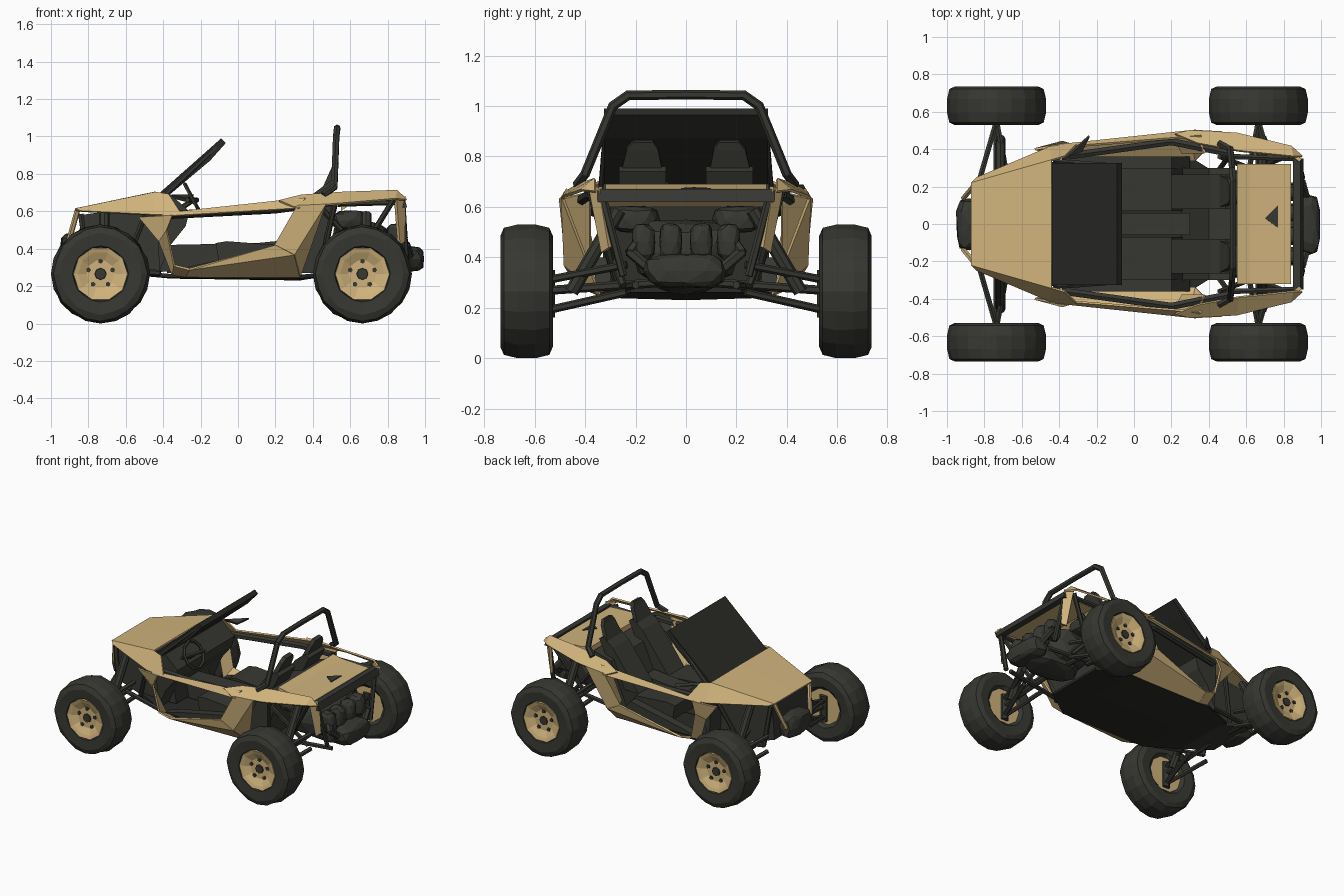
import bpy, bmesh, math, random
from mathutils import Vector, Matrix

random.seed(4)

def material(name, rgb):
    m = bpy.data.materials.new(name)
    m.diffuse_color = (*rgb, 1)
    return m

TAN = material("sand paint", (0.63, 0.45, 0.20))
DARK = material("charcoal", (0.038, 0.038, 0.032))
BLACK = material("dark panel", (0.022, 0.022, 0.019))

def finish(name, bm, mat, mirror=False, thick=0):
    bmesh.ops.recalc_face_normals(bm, faces=bm.faces)
    me = bpy.data.meshes.new(name)
    bm.to_mesh(me)
    bm.free()
    me.materials.append(mat)
    ob = bpy.data.objects.new(name, me)
    bpy.context.collection.objects.link(ob)
    if thick:
        s = ob.modifiers.new("thickness", 'SOLIDIFY')
        s.thickness, s.offset = thick, 0
    if mirror:
        ob.modifiers.new("mirror", 'MIRROR').use_axis = (False, True, False)
    return ob

def panel(name, pts, faces, mat, mirror=True, thick=0.012):
    bm = bmesh.new()
    vs = [bm.verts.new(p) for p in pts]
    for f in faces:
        bm.faces.new([vs[i] for i in f])
    return finish(name, bm, mat, mirror, thick)

def prism(name, prof, y0, y1, mat, mirror=False, taper=0):
    """x-z profile extruded along y"""
    bm = bmesh.new()
    a = [bm.verts.new((x, y0, z)) for x, z in prof]
    b = [bm.verts.new((x, y1, z)) for x, z in prof]
    n = len(prof)
    bm.faces.new(a)
    bm.faces.new(b)
    for i in range(n):
        bm.faces.new((a[i], a[(i + 1) % n], b[(i + 1) % n], b[i]))
    return finish(name, bm, mat, mirror)

def bar(name, paths, r, mat=DARK, mirror=True, sides=6):
    """tubes along straight path segments"""
    bm = bmesh.new()
    for path in paths:
        for p, q in zip(path, path[1:]):
            p, q = Vector(p), Vector(q)
            d = q - p
            M = Matrix.Translation((p + q) / 2) @ d.to_track_quat('Z', 'Y').to_matrix().to_4x4()
            bmesh.ops.create_cone(bm, cap_ends=True, segments=sides, radius1=r, radius2=r,
                                  depth=d.length + r * 0.6, matrix=M)
    return finish(name, bm, mat, mirror)

def lump(name, c, s, mat=DARK, mirror=False, jit=0.12):
    """rough faceted block for machinery"""
    bm = bmesh.new()
    bmesh.ops.create_icosphere(bm, subdivisions=2, radius=1)
    for v in bm.verts:
        k = 1 - random.random() * jit
        v.co = Vector([c[i] + s[i] * k * math.copysign(abs(v.co[i]) ** 0.65, v.co[i]) for i in range(3)])
    return finish(name, bm, mat, mirror)

def lathe(name, prof, cx, cy, cz, n, mat, jit=0):
    """(radius, y) profile turned about the axle, mirrored to the other side"""
    bm = bmesh.new()
    rings = []
    for j, (r, y) in enumerate(prof):
        ring = []
        for i in range(n):
            a = 2 * math.pi * i / n
            k = 1 - (jit * ((i + j) % 2) + jit * 0.5 * random.random()) * (i % (n // 4) != 0)
            ring.append(bm.verts.new((cx + r * k * math.cos(a), cy + y, cz + r * k * math.sin(a))))
        rings.append(ring)
    for a, b in zip(rings, rings[1:]):
        for i in range(n):
            bm.faces.new((a[i], a[(i + 1) % n], b[(i + 1) % n], b[i]))
    bm.faces.new(rings[0])
    bm.faces.new(rings[-1])
    return finish(name, bm, mat, True)

# Wheels: knobbly tyre, polygon rim, hub and rim holes
for label, x in (("front", -0.735), ("rear", 0.665)):
    z = 0.265
    lathe(label + "_tyre", [(0.12, -0.07), (0.15, -0.098), (0.22, -0.104), (0.252, -0.09), (0.265, -0.035),
          (0.265, 0.035), (0.252, 0.09), (0.22, 0.104), (0.15, 0.098), (0.135, 0.06)], x, 0.632, z, 20, DARK, 0.025)
    lathe(label + "_rim", [(0.15, 0.055), (0.145, 0.096), (0.12, 0.088), (0.075, 0.066)], x, 0.632, z, 10, TAN)
    lathe(label + "_hub", [(0.035, 0.05), (0.03, 0.075)], x, 0.632, z, 8, DARK)
    for k in range(5):
        a = math.pi / 2 + k * 2 * math.pi / 5
        lathe(label + "_rim_hole", [(0.014, 0.06), (0.014, 0.074)], x + 0.068 * math.cos(a), 0.632,
              z + 0.068 * math.sin(a), 5, DARK)
    lathe(label + "_inner_rim", [(0.13, -0.08), (0.07, -0.073)], x, 0.632, z, 10, TAN)
    # Suspension: two wishbones, upright, shock and drive shaft
    s = 1 if x > 0 else -1
    bar(label + "_wishbones", [
        [(x - 0.06 * s, 0.24, 0.26), (x, 0.55, 0.19), (x - 0.15 * s + 0.24 * s, 0.24, 0.26)],
        [(x - 0.06 * s, 0.24, 0.37), (x, 0.55, 0.31), (x + 0.09 * s, 0.24, 0.37)]], 0.016)
    bar(label + "_upright", [[(x, 0.55, 0.17), (x, 0.55, 0.34)]], 0.03)
    bar(label + "_shock", [[(x + 0.02, 0.45, 0.27), (x + 0.02, 0.27, 0.58)]], 0.028, sides=8)
    bar(label + "_axle", [[(x, 0.1, 0.30), (x, 0.60, 0.265)]], 0.018)

# Hood: flat top with sloping cheeks and cowl corners
panel("hood", [(-0.87, 0.22, 0.61), (-0.44, 0.34, 0.70), (-0.44, 0, 0.70), (-0.87, 0, 0.61),
               (-0.84, 0.245, 0.60), (-0.45, 0.41, 0.58), (-0.37, 0.36, 0.69), (-0.30, 0.43, 0.58)],
      [(0, 1, 2, 3), (0, 4, 5, 1), (1, 5, 7, 6)], TAN)
bar("nose_struts", [[(-0.86, 0.2, 0.60), (-0.91, 0.14, 0.42)]], 0.015, TAN)
prism("nose_frame", [(-0.84, 0.58), (-0.42, 0.64), (-0.36, 0.28), (-0.62, 0.26), (-0.86, 0.34)], -0.2, 0.2, DARK)
lump("front_bumper", (-0.88, 0, 0.40), (0.075, 0.15, 0.09))
bar("nose_braces", [[(-0.84, 0.22, 0.58), (-0.80, 0.24, 0.3), (-0.42, 0.32, 0.27)],
                    [(-0.62, 0.25, 0.27), (-0.5, 0.34, 0.57)]], 0.016)

# Side body: front pillar, sill, diagonal rear pillar
panel("front_pillar", [(-0.53, 0.40, 0.57), (-0.35, 0.43, 0.58), (-0.38, 0.44, 0.50), (-0.34, 0.43, 0.31),
                       (-0.35, 0.33, 0.26), (-0.42, 0.37, 0.44), (-0.26, 0.43, 0.29), (-0.28, 0.33, 0.25)],
      [(0, 1, 2, 5), (5, 2, 3, 4), (4, 3, 6, 7)], TAN)
panel("sill", [(-0.26, 0.43, 0.29), (0.20, 0.48, 0.42), (0.30, 0.48, 0.37), (0.33, 0.34, 0.25), (-0.28, 0.33, 0.25)],
      [(0, 1, 2), (0, 2, 3, 4)], TAN)
panel("rear_pillar", [(0.20, 0.48, 0.42), (0.32, 0.50, 0.63), (0.47, 0.49, 0.64), (0.30, 0.48, 0.37),
                      (0.38, 0.38, 0.66), (0.26, 0.38, 0.40), (0.33, 0.34, 0.25)],
      [(0, 1, 2, 3), (0, 1, 4, 5), (3, 2, 6)], TAN)
panel("door_rail", [(-0.42, 0.42, 0.57), (0.33, 0.50, 0.615), (0.36, 0.47, 0.67), (-0.38, 0.41, 0.59)],
      [(0, 1, 2, 3)], TAN)
bar("door_rail_tube", [[(-0.38, 0.36, 0.58), (0.2, 0.44, 0.61), (0.5, 0.38, 0.65)]], 0.022)
# Rear fender rails and tail
panel("rear_fender", [(0.30, 0.50, 0.62), (0.55, 0.485, 0.64), (0.84, 0.415, 0.665), (0.90, 0.36, 0.66),
                      (0.22, 0.48, 0.655), (0.34, 0.43, 0.685), (0.56, 0.39, 0.70), (0.85, 0.36, 0.71)],
      [(0, 1, 6, 5, 4), (1, 2, 7, 6), (2, 3, 7)], TAN)
panel("tail_posts", [(0.84, 0.38, 0.68), (0.89, 0.34, 0.68), (0.885, 0.30, 0.44), (0.86, 0.33, 0.42)],
      [(0, 1, 2, 3)], TAN, thick=0.02)
prism("rear_deck", [(0.55, 0.69), (0.62, 0.675), (0.84, 0.665), (0.84, 0.65), (0.62, 0.65), (0.55, 0.60)],
      -0.32, 0.32, TAN)
panel("deck_vent", [(0.70, 0.03, 0.675), (0.77, -0.02, 0.672), (0.77, 0.10, 0.672)], [(0, 1, 2)], DARK, False, 0.006)
prism("tail_crossbar", [(0.85, 0.67), (0.89, 0.67), (0.905, 0.62), (0.86, 0.62)], -0.35, 0.35, DARK)
bar("tail_frame", [[(0.88, 0.33, 0.64), (0.90, 0.25, 0.33)], [(0.54, 0.36, 0.64), (0.86, 0.35, 0.65)],
                   [(0.52, 0.38, 0.66), (0.44, 0.27, 0.28), (0.9, 0.2, 0.29)],
                   [(0.46, 0.36, 0.6), (0.74, 0.25, 0.29)], [(0.83, 0.37, 0.66), (0.62, 0.28, 0.32)]], 0.016)

# Windshield, roll hoop
prism("windshield", [(-0.44, 0.68), (-0.09, 0.99), (-0.065, 0.965), (-0.15, 0.87), (-0.40, 0.66)], -0.325, 0.325, BLACK)
bar("windshield_posts", [[(-0.42, 0.335, 0.66), (-0.09, 0.31, 0.968)]], 0.015)
bar("roll_hoop", [[(0.46, 0.43, 0.69), (0.515, 0.40, 0.73), (0.525, 0.29, 1.0), (0.53, 0.23, 1.042), (0.53, 0, 1.045)]],
    0.019)

# Cabin: floor, tunnel, dash, firewall
panel("belly", [(-0.62, 0.22, 0.275), (-0.36, 0.34, 0.255), (0.33, 0.34, 0.25), (0.52, 0.22, 0.27),
                (0.52, 0, 0.27), (0.33, 0, 0.24), (-0.36, 0, 0.25), (-0.62, 0, 0.275)],
      [(0, 1, 6, 7), (1, 2, 5, 6), (2, 3, 4, 5)], BLACK, thick=0.02)
prism("tunnel", [(-0.38, 0.42), (0.1, 0.43), (0.3, 0.45), (0.3, 0.27), (-0.38, 0.27)], -0.06, 0.06, DARK)
prism("dashboard", [(-0.44, 0.68), (-0.36, 0.69), (-0.26, 0.60), (-0.28, 0.52), (-0.36, 0.42), (-0.42, 0.28)],
      -0.33, 0.33, DARK)
prism("firewall", [(0.25, 0.27), (0.40, 0.62), (0.54, 0.66), (0.44, 0.27)], -0.30, 0.30, DARK)
prism("inner_sill", [(-0.34, 0.28), (-0.24, 0.31), (0.2, 0.40), (0.3, 0.27)], 0.30, 0.36, DARK, True)

# Seats
prism("seat_cushion", [(-0.12, 0.43), (-0.06, 0.44), (0.20, 0.42), (0.26, 0.32), (-0.10, 0.32)], 0.07, 0.30, DARK, True)
prism("seat_back", [(0.20, 0.42), (0.41, 0.70), (0.49, 0.76), (0.52, 0.74), (0.36, 0.42)], 0.08, 0.265, DARK, True)
panel("headrest", [(0.47, 0.09, 0.73), (0.47, 0.26, 0.73), (0.515, 0.235, 0.83), (0.525, 0.21, 0.86),
                   (0.525, 0.13, 0.86), (0.515, 0.11, 0.83)], [(0, 1, 2, 5), (5, 2, 3, 4)], DARK, thick=0.03)

# Steering wheel, column, side mirror
bm = bmesh.new()
M = Matrix.Translation((-0.24, -0.17, 0.66)) @ Matrix.Rotation(math.radians(62), 4, 'Y')
for i in range(10):
    a, b = (2 * math.pi * k / 10 for k in (i, i + 1))
    p, q = Vector((math.cos(a), math.sin(a), 0)) * 0.095, Vector((math.cos(b), math.sin(b), 0)) * 0.095
    bmesh.ops.create_cone(bm, cap_ends=True, segments=5, radius1=0.011, radius2=0.011, depth=0.065,
                          matrix=M @ Matrix.Translation((p + q) / 2) @ (q - p).to_track_quat('Z', 'Y').to_matrix().to_4x4())
finish("steering_wheel", bm, DARK)
bar("steering_column", [[(-0.36, -0.17, 0.58), (-0.24, -0.17, 0.66)], [(-0.27, -0.26, 0.66), (-0.22, -0.08, 0.66)]],
    0.014, mirror=False)
panel("side_mirror", [(-0.36, 0.36, 0.68), (-0.24, 0.47, 0.68), (-0.28, 0.39, 0.66)], [(0, 1, 2)], DARK, False, 0.02)

# Engine, cylinders, gearbox and muffler
lump("engine_block", (0.66, 0, 0.42), (0.17, 0.22, 0.14))
lump("gearbox", (0.72, 0, 0.33), (0.22, 0.13, 0.08))
lump("muffler", (0.925, 0, 0.345), (0.078, 0.175, 0.075))
for y in (0.06, 0.17):
    lump("engine_cylinder", (0.85, y, 0.46), (0.06, 0.05, 0.08), mirror=True)
lump("air_box", (0.60, 0.2, 0.55), (0.10, 0.10, 0.06), mirror=True)
bar("exhaust_pipes", [[(0.84, 0.16, 0.5), (0.9, 0.22, 0.42), (0.92, 0.15, 0.36)]], 0.022)
